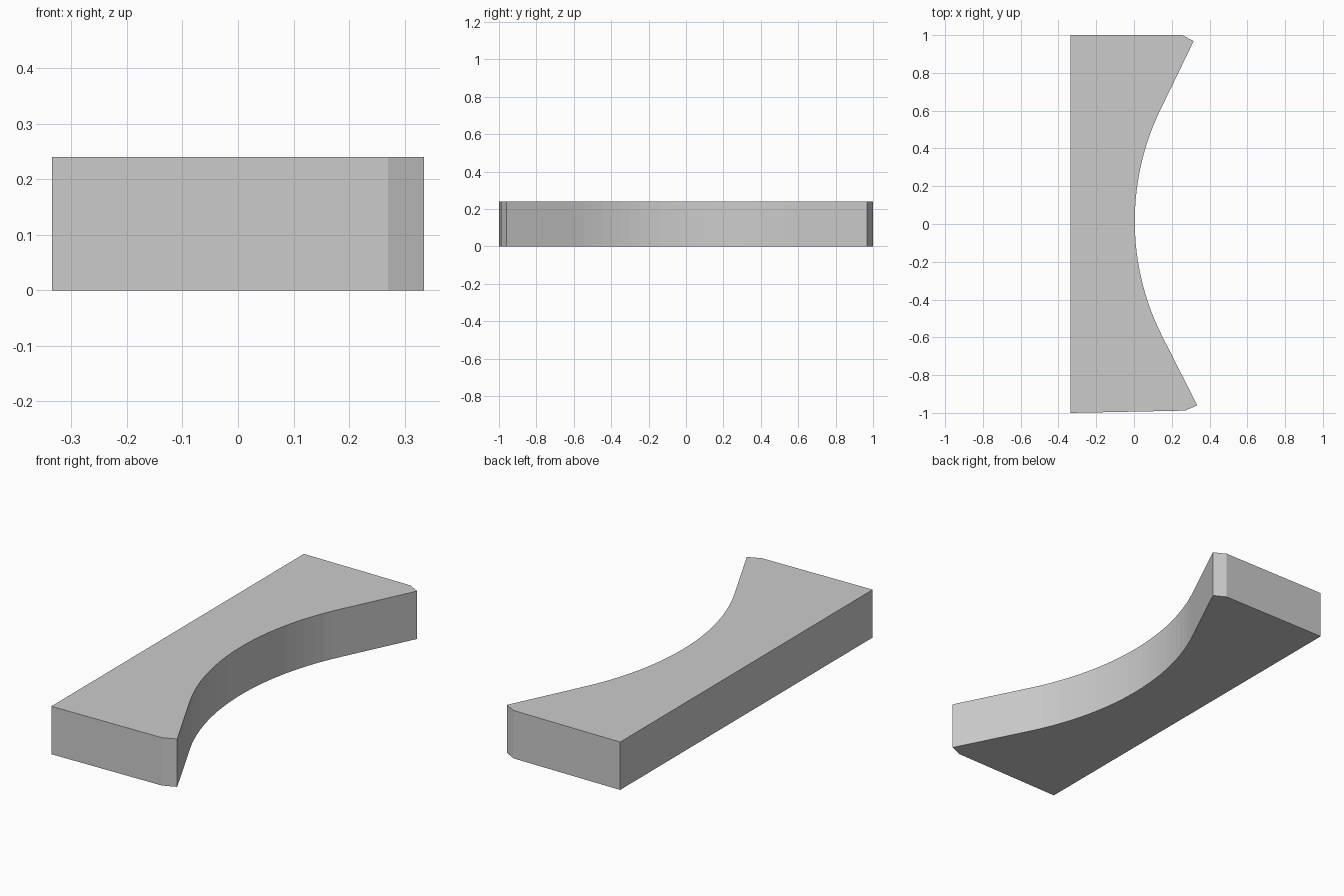
import bpy, bmesh
from math import sin, cos, radians

if "Cube" in bpy.data.objects:
    bpy.data.objects.remove(bpy.data.objects["Cube"])

HEIGHT = 0.24
RADIUS, SWEEP, STEPS = 1.35, radians(26.7), 24
ARC_X, ARC_Y = 0.004, 0.015

# Outline: straight back, nearly square ends with clipped corners
outline = [(-0.335, 1.0), (-0.335, -1.0), (0.27, -0.988), (0.335, -0.96)]

# Concave front: arc that runs tangentially into the straight tips
for i in range(STEPS + 1):
    a = -SWEEP + 2 * SWEEP * i / STEPS
    outline.append((ARC_X + RADIUS * (1 - cos(a)), ARC_Y + RADIUS * sin(a)))
outline += [(0.316, 0.968), (0.256, 1.0)]

# Extrude the outline into a solid block
bm = bmesh.new()
base = bm.faces.new([bm.verts.new((x, y, 0)) for x, y in outline])
top = bmesh.ops.extrude_face_region(bm, geom=[base], use_keep_orig=True)
bmesh.ops.translate(bm, vec=(0, 0, HEIGHT),
                    verts=[v for v in top["geom"] if isinstance(v, bmesh.types.BMVert)])
bmesh.ops.recalc_face_normals(bm, faces=bm.faces)
mesh = bpy.data.meshes.new("curved_block")
bm.to_mesh(mesh)
bm.free()
bpy.context.collection.objects.link(bpy.data.objects.new("curved_block", mesh))
